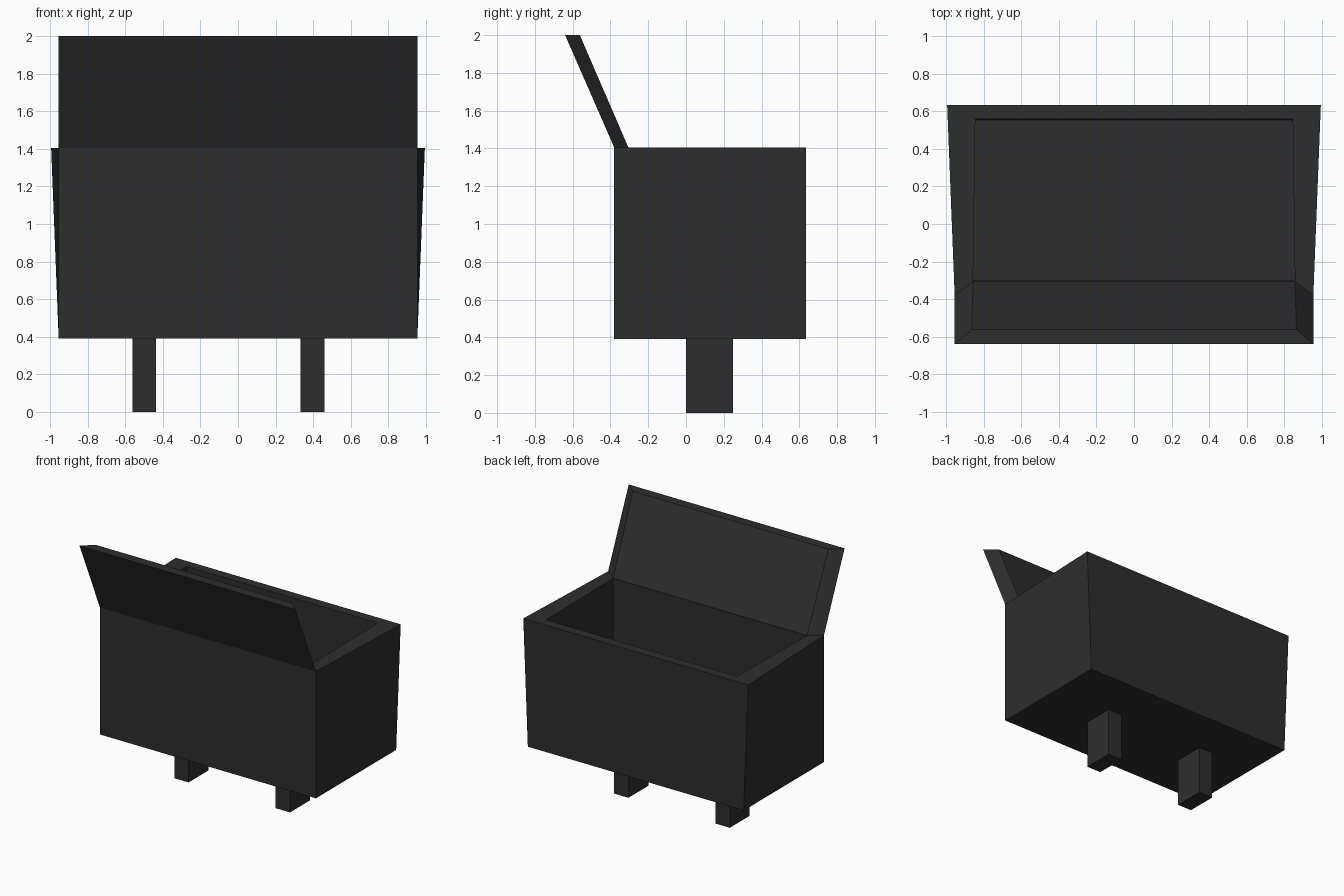
import bpy

if "Cube" in bpy.data.objects:
    bpy.data.objects.remove(bpy.data.objects["Cube"])

mat = bpy.data.materials.new("charcoal black")
mat.diffuse_color = (0.027, 0.027, 0.027, 1)
mat.use_nodes = True
mat.node_tree.nodes["Principled BSDF"].inputs["Base Color"].default_value = mat.diffuse_color


def make(name, rings, cap_start=True, cap_end=True):
    """Join a series of four-point rings into a flat-faced solid."""
    verts = [p for ring in rings for p in ring]
    faces = []
    for r in range(len(rings) - 1):
        a, b = 4 * r, 4 * r + 4
        for i in range(4):
            j = (i + 1) % 4
            faces.append((a + i, a + j, b + j, b + i))
    if cap_start:
        faces.append((3, 2, 1, 0))
    if cap_end:
        n = len(verts) - 4
        faces.append((n, n + 1, n + 2, n + 3))
    mesh = bpy.data.meshes.new(name)
    mesh.from_pydata(verts, [], faces)
    mesh.materials.append(mat)
    obj = bpy.data.objects.new(name, mesh)
    bpy.context.collection.objects.link(obj)
    return obj


def ring(xf, xb, y0, y1, z):
    """Horizontal ring: half width at the front and back edges."""
    return [(-xf, y0, z), (xf, y0, z), (xb, y1, z), (-xb, y1, z)]


# Open box: outside up, across the rim, down to the inner floor
make("box_body", [
    ring(0.955, 0.955, -0.38, 0.635, 0.39),
    ring(0.955, 0.995, -0.38, 0.635, 1.405),
    ring(0.857, 0.845, -0.30, 0.56, 1.405),
    ring(0.857, 0.845, -0.30, 0.555, 0.47),
])

# Raised lid leaning forward, with bevelled side edges
make("open_lid", [
    ring(0.955, 0.857, -0.38, -0.305, 1.405),
    ring(0.955, 0.865, -0.64, -0.562, 2.0),
])

# Two short legs
for side, x in (("left", -0.5), ("right", 0.397)):
    make(side + "_leg", [
        [(x + dx, y, z) for dx, y in
         ((-0.063, 0), (0.063, 0), (0.063, 0.25), (-0.063, 0.25))]
        for z in (0, 0.39)
    ])
